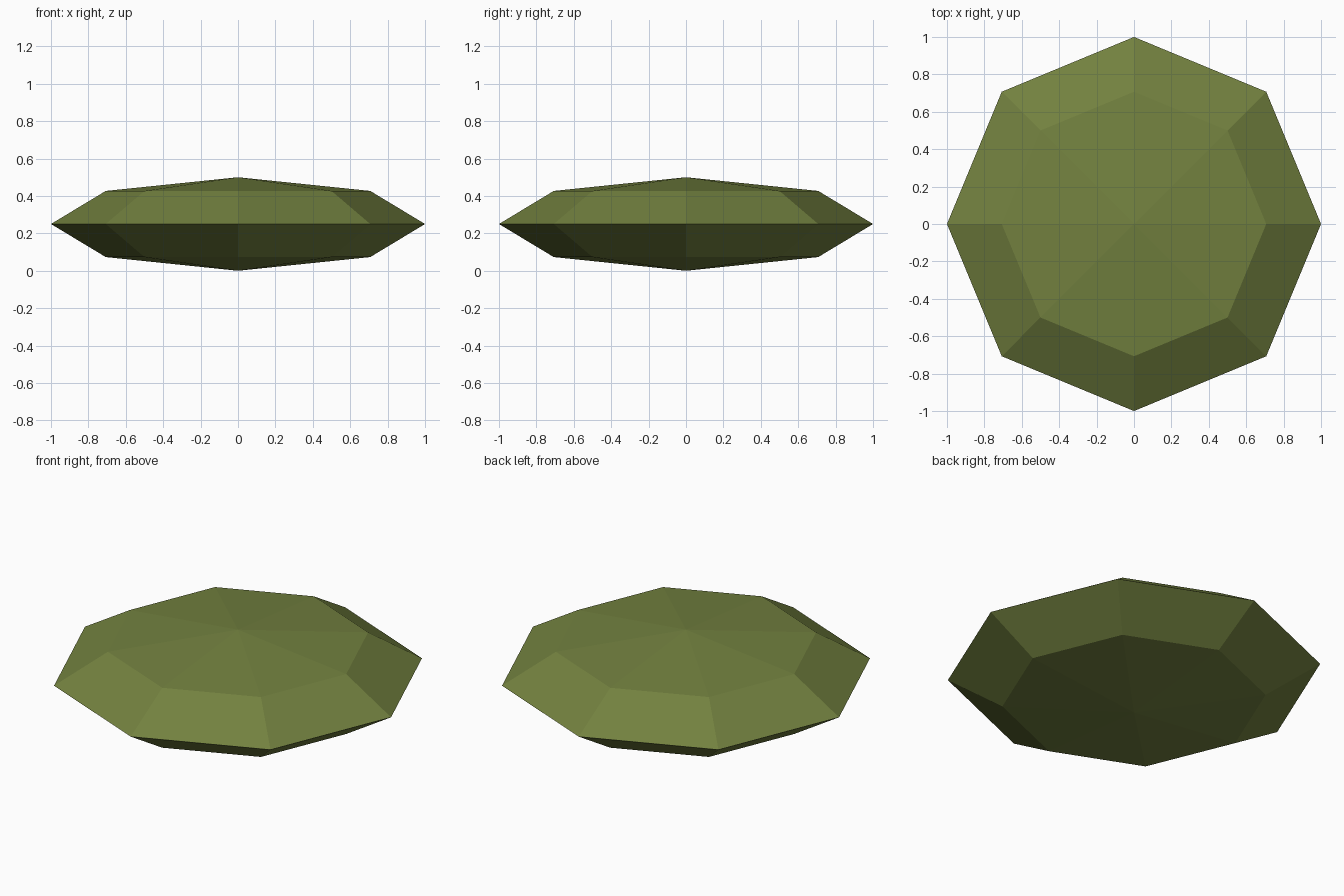
import bpy

# Remove the default cube
cube = bpy.data.objects.get("Cube")
if cube:
    bpy.data.objects.remove(cube, do_unlink=True)

# Olive green material
olive = bpy.data.materials.new("olive_green")
olive.use_nodes = True
colour = (0.17, 0.22, 0.05, 1)
olive.diffuse_color = colour
olive.node_tree.nodes["Principled BSDF"].inputs["Base Color"].default_value = colour

# Flattened eight-sided pebble with flat faces
bpy.ops.mesh.primitive_uv_sphere_add(segments=8, ring_count=4, radius=1,
                                     location=(0, 0, 0.25))
pebble = bpy.context.object
pebble.name = "faceted_pebble"
pebble.scale.z = 0.25
bpy.ops.object.transform_apply(location=False, rotation=False, scale=True)
bpy.ops.object.shade_flat()
pebble.data.materials.append(olive)
